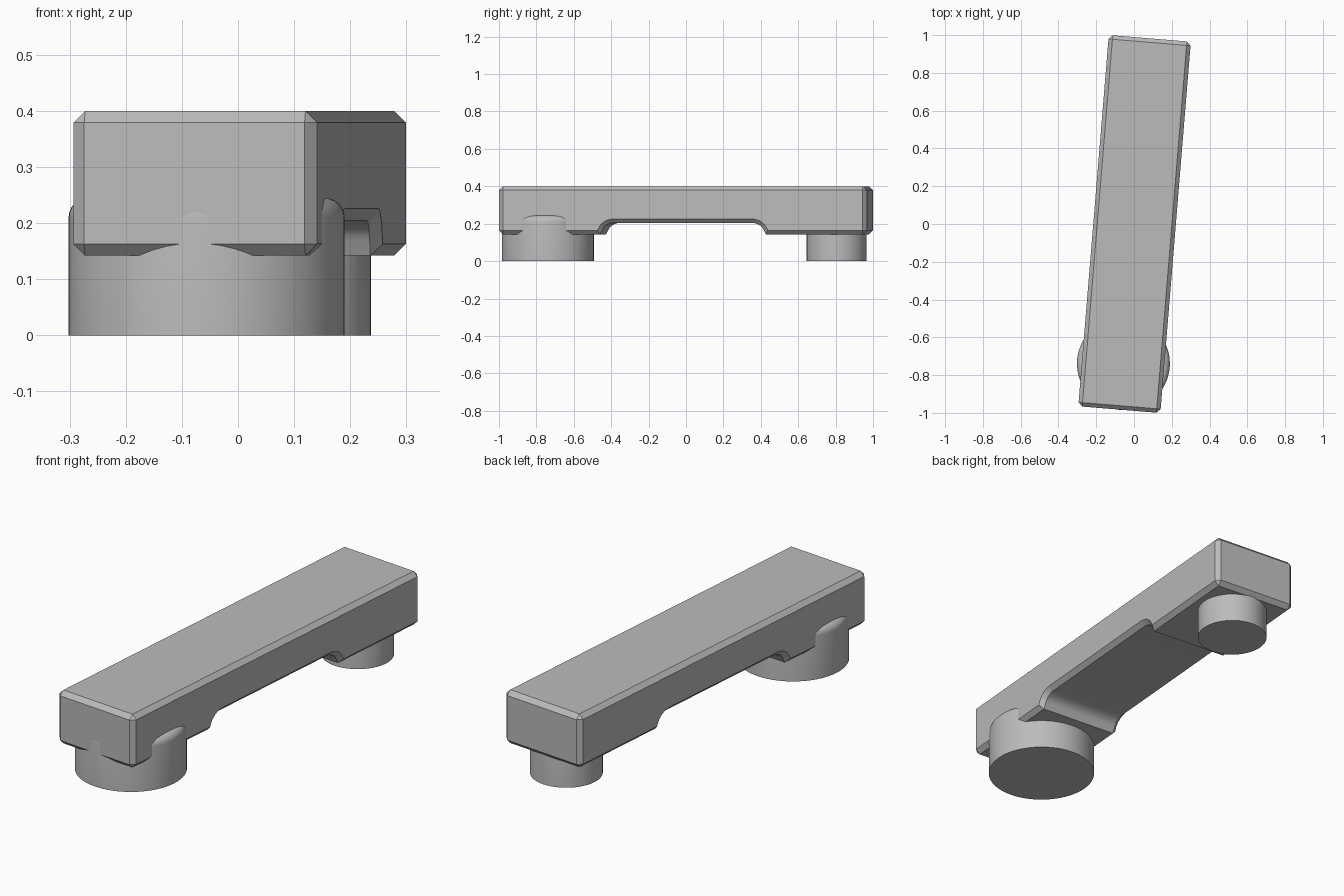
import bpy
import bmesh
from math import sin, cos, radians

if "Cube" in bpy.data.objects:
    bpy.data.objects.remove(bpy.data.objects["Cube"])

LENGTH, WIDTH, TOP, UNDERSIDE = 1.972, 0.436, 0.4, 0.142
RECESS_Z, RECESS_END = 0.205, 0.445
TURN = radians(-4.7)
CHAMFER = 0.021

# Single grey finish
grey = bpy.data.materials.new("plain_grey")
grey.use_nodes = True
colour = (0.5, 0.5, 0.5, 1)
grey.diffuse_color = colour
grey.node_tree.nodes["Principled BSDF"].inputs["Base Color"].default_value = colour


def finish(bm, name, location, turn=0):
    bmesh.ops.recalc_face_normals(bm, faces=bm.faces)
    mesh = bpy.data.meshes.new(name)
    bm.to_mesh(mesh)
    bm.free()
    mesh.materials.append(grey)
    obj = bpy.data.objects.new(name, mesh)
    bpy.context.collection.objects.link(obj)
    obj.location = location
    obj.rotation_euler.z = turn
    bpy.ops.object.select_all(action="DESELECT")
    obj.select_set(True)
    bpy.context.view_layer.objects.active = obj
    bpy.ops.object.shade_smooth_by_angle(angle=radians(32))
    return obj


def grip_bar():
    # Half of the side outline, from the middle of the recess to the end
    half = []
    for i in range(8):
        a = radians(10 * i)
        half.append((RECESS_END - 0.08 + 0.07 * sin(a),
                     RECESS_Z - 0.053 * (1 - cos(a))))
    half += [(RECESS_END, UNDERSIDE), (LENGTH / 2, UNDERSIDE), (LENGTH / 2, TOP)]
    outline = half + [(-y, z) for y, z in reversed(half)]

    bm = bmesh.new()
    face = bm.faces.new([bm.verts.new((-WIDTH / 2, y, z)) for y, z in outline])
    result = bmesh.ops.extrude_face_region(bm, geom=[face])
    moved = [v for v in result["geom"] if isinstance(v, bmesh.types.BMVert)]
    bmesh.ops.translate(bm, verts=moved, vec=(WIDTH, 0, 0))
    bmesh.ops.recalc_face_normals(bm, faces=bm.faces)

    # Chamfer the long outlines and both ends, leaving the recess itself crisp
    edges = []
    for e in bm.edges:
        a, b = (v.co for v in e.verts)
        at_end = min(abs(a.y), abs(b.y)) > LENGTH / 2 - 0.001
        if abs(a.x - b.x) < 0.001 or at_end:
            edges.append(e)
    bmesh.ops.bevel(bm, geom=edges, offset=CHAMFER, offset_type="OFFSET",
                    segments=1, profile=0.5, affect="EDGES")
    finish(bm, "grip_bar", (0.003, 0, 0), TURN)


def post(name, x, y, radius, height, rounding):
    # Round foot with a softened upper rim
    bm = bmesh.new()
    bmesh.ops.create_cone(bm, cap_ends=True, segments=64, radius1=radius,
                          radius2=radius, depth=height)
    bmesh.ops.translate(bm, verts=bm.verts, vec=(0, 0, height / 2))
    rim = [e for e in bm.edges if all(v.co.z > height - 0.001 for v in e.verts)]
    bmesh.ops.bevel(bm, geom=rim, offset=rounding, segments=6,
                    profile=0.5, affect="EDGES")
    finish(bm, name, (x, y, 0))


grip_bar()
post("large_front_post", -0.056, -0.739, 0.246, 0.245, 0.035)
post("small_back_post", 0.077, 0.805, 0.16, 0.24, 0.03)
